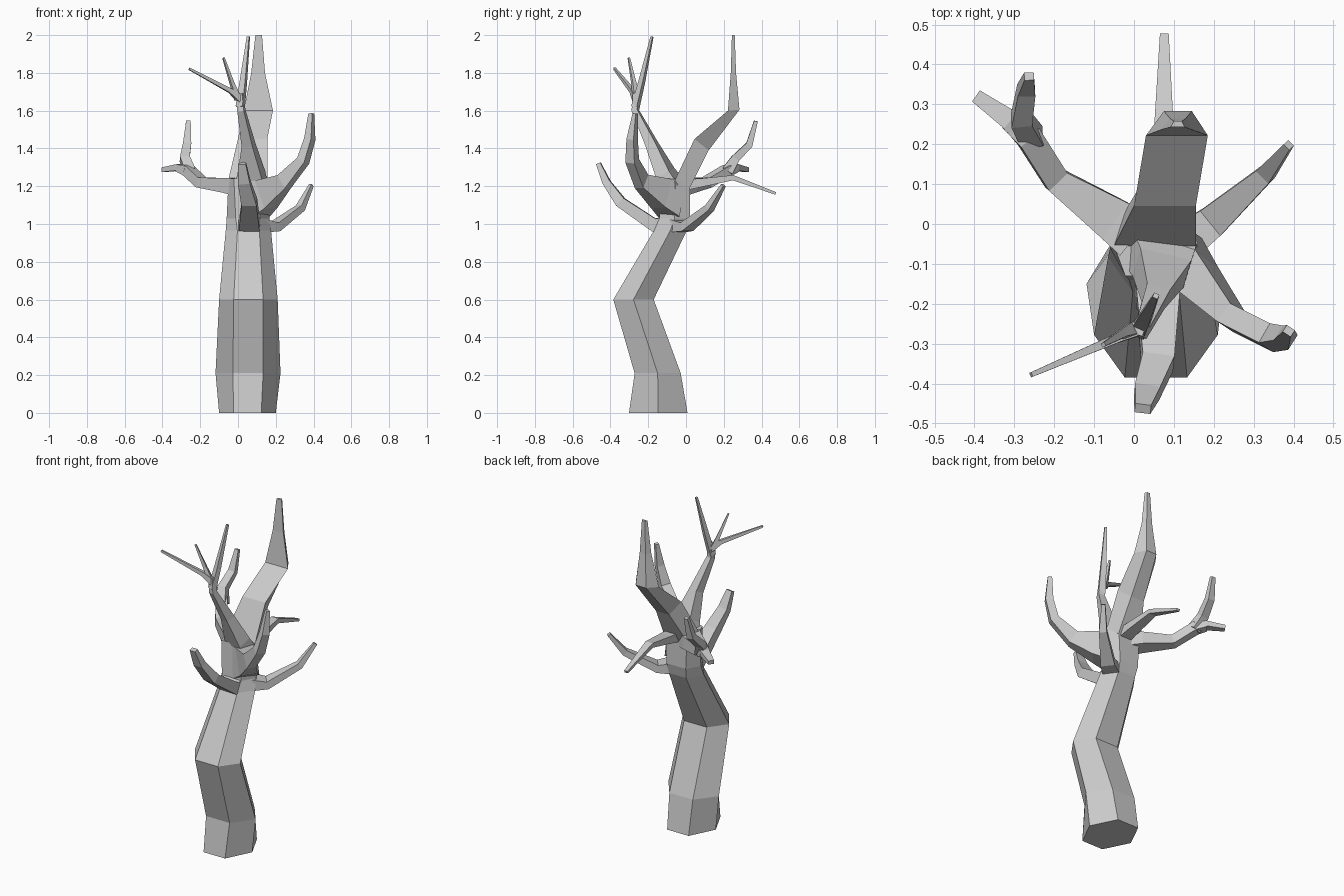
import bpy
import bmesh
from mathutils import Vector

bark = bpy.data.materials.new("grey_bark")
bark.diffuse_color = (0.6, 0.6, 0.6, 1)


def loft(name, rings):
    """Skin a list of equal-length vertex rings and cap both ends."""
    bm = bmesh.new()
    rows = [[bm.verts.new(p) for p in ring] for ring in rings]
    n = len(rows[0])
    for a, b in zip(rows, rows[1:]):
        for i in range(n):
            j = (i + 1) % n
            bm.faces.new((a[i], a[j], b[j], b[i]))
    bm.faces.new(rows[0][::-1])
    bm.faces.new(rows[-1])
    bmesh.ops.recalc_face_normals(bm, faces=bm.faces[:])
    mesh = bpy.data.meshes.new(name)
    bm.to_mesh(mesh)
    bm.free()
    mesh.materials.append(bark)
    obj = bpy.data.objects.new(name, mesh)
    bpy.context.collection.objects.link(obj)
    return obj


def hexagon(z, cx, cy, hx, flat, hy):
    """Level six-sided ring with corners left and right."""
    return [(cx + hx, cy, z), (cx + flat, cy + hy, z), (cx - flat, cy + hy, z),
            (cx - hx, cy, z), (cx - flat, cy - hy, z), (cx + flat, cy - hy, z)]


def branch(name, path):
    """Four-sided tapering limb; path rows are x, y, z, half width, half depth."""
    pts = [Vector(p[:3]) for p in path]
    span = pts[-1] - pts[0]
    side = Vector((-span.y, span.x, 0)).normalized()
    rings = []
    for i, p in enumerate(path):
        a = (pts[i] - pts[i - 1]).normalized() if i else Vector()
        b = (pts[i + 1] - pts[i]).normalized() if i < len(pts) - 1 else Vector()
        tangent = (a + b).normalized()
        s = (side - tangent * side.dot(tangent)).normalized()
        up = tangent.cross(s)
        w, d = p[3:]
        rings.append([pts[i] + s * w * u + up * d * v
                      for u, v in ((1, 1), (-1, 1), (-1, -1), (1, -1))])
    return loft(name, rings)


# Crooked hexagonal trunk
loft("trunk", [hexagon(*r) for r in (
    (0.0, 0.05, -0.147, 0.150, 0.073, 0.155),
    (0.21, 0.053, -0.150, 0.172, 0.080, 0.122),
    (0.60, 0.055, -0.278, 0.155, 0.078, 0.107),
    (0.965, 0.055, -0.083, 0.120, 0.058, 0.087),
    (1.03, 0.053, -0.060, 0.113, 0.065, 0.080),
    (1.24, 0.053, -0.055, 0.103, 0.075, 0.075))])

# Tall rear leader: front left, front right, y, z, then the same at the back
leader = ((-.05, .155, -.055, 1.24, -.03, .13, .02, 1.19),
          (0, .155, .045, 1.45, .03, .12, .12, 1.39),
          (.03, .185, .222, 1.60, .075, .145, .283, 1.605),
          (.07, .143, .237, 1.80, .09, .13, .265, 1.80),
          (.092, .127, .243, 2.0, .10, .12, .258, 2.0))
loft("rear_leader", [[(a, y, z), (b, y, z), (d, v, w), (c, v, w)]
                     for a, b, y, z, c, d, v, w in leader])

# Limbs growing from the head of the trunk
branch("front_limb", (
    (0.058, -0.08, 1.00, .058, .045), (0.060, -0.17, 0.995, .055, .035),
    (0.060, -0.345, 1.115, .040, .028), (0.033, -0.42, 1.22, .032, .02),
    (0.022, -0.463, 1.32, .020, .012)))
branch("right_front_limb", (
    (0.09, -0.07, 1.13, .075, .10), (0.15, -0.13, 1.16, .052, .08),
    (0.245, -0.235, 1.225, .028, .042), (0.345, -0.285, 1.335, .028, .025),
    (0.380, -0.285, 1.45, .022, .022), (0.388, -0.268, 1.585, .010, .012)))
branch("right_rear_limb", (
    (0.12, -0.05, 0.99, .05, .035), (0.195, 0.005, 0.985, .040, .023),
    (0.33, 0.125, 1.085, .022, .018), (0.388, 0.198, 1.205, .010, .010)))
branch("left_limb", (
    (0.0, -0.03, 1.20, .060, .045), (-0.05, 0.01, 1.205, .055, .038),
    (-0.195, 0.11, 1.220, .032, .027), (-0.265, 0.22, 1.285, .032, .027),
    (-0.31, 0.26, 1.295, .028, .018)))
branch("left_outer_fork", (
    (-0.265, 0.215, 1.285, .030, .020), (-0.31, 0.26, 1.300, .026, .017),
    (-0.395, 0.32, 1.287, .017, .012)))
branch("left_upright_fork", (
    (-0.255, 0.215, 1.275, .028, .03), (-0.282, 0.26, 1.345, .026, .022),
    (-0.270, 0.335, 1.42, .022, .018), (-0.263, 0.37, 1.545, .012, .010)))
branch("rear_limb", (
    (0.075, -0.02, 1.205, .040, .030), (0.077, 0.09, 1.220, .035, .022),
    (0.075, 0.25, 1.245, .024, .014), (0.076, 0.475, 1.162, .011, .007)))

# Slender front bough and its three twigs
branch("twig_bough", (
    (0.065, -0.07, 1.20, .085, .05), (0.070, -0.11, 1.27, .066, .04),
    (0.055, -0.18, 1.42, .030, .028), (0.018, -0.268, 1.60, .018, .016),
    (0.008, -0.263, 1.69, .018, .014)))
branch("upright_twig", (
    (0.012, -0.268, 1.62, .020, .016), (0.028, -0.235, 1.75, .016, .013),
    (0.055, -0.18, 1.992, .007, .006)))
branch("left_twig", (
    (0.012, -0.262, 1.66, .018, .018), (-0.04, -0.285, 1.705, .012, .012),
    (-0.258, -0.378, 1.822, .006, .006)))
branch("short_twig", (
    (0.0, -0.262, 1.66, .018, .014), (-0.03, -0.275, 1.74, .011, .010),
    (-0.077, -0.303, 1.88, .005, .005)))
